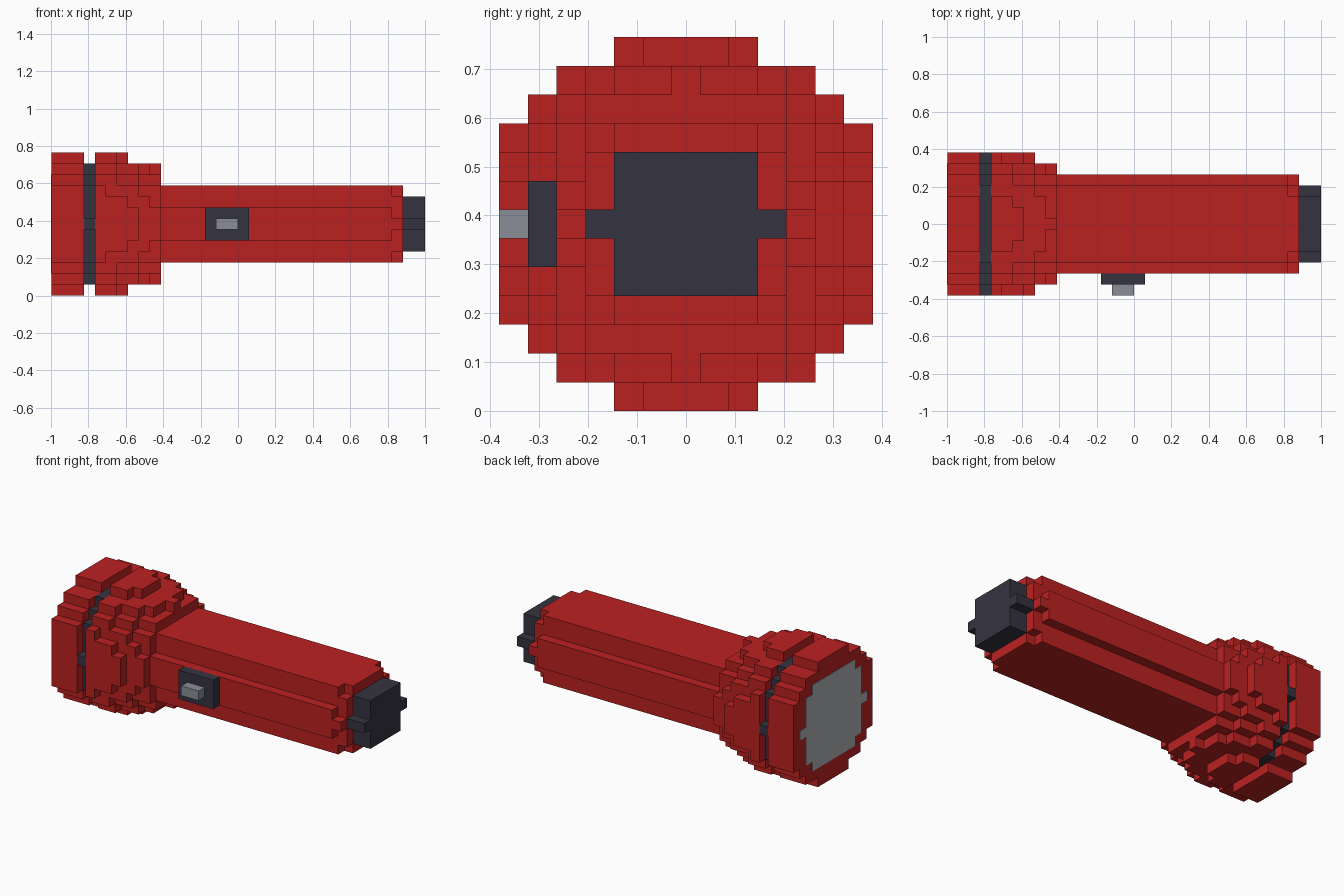
import bpy, bmesh

cube = bpy.data.objects.get("Cube")
if cube:
    bpy.data.objects.remove(cube, do_unlink=True)

U = 2 / 34          # size of one block
MID = 6.5           # height of the long axis, in blocks


def material(name, rgb):
    m = bpy.data.materials.new(name)
    m.use_nodes = True
    m.diffuse_color = (*rgb, 1)
    m.node_tree.nodes["Principled BSDF"].inputs["Base Color"].default_value = (*rgb, 1)
    return m


RED = material("red casing", (0.50, 0.0155, 0.0155))
DARK = material("dark rubber", (0.0356, 0.0343, 0.0513))
GREY = material("switch grey", (0.254, 0.275, 0.307))
LENS = material("lens grey", (0.43, 0.445, 0.475))


def finish(bm, name, mat):
    bmesh.ops.recalc_face_normals(bm, faces=bm.faces)
    mesh = bpy.data.meshes.new(name)
    bm.to_mesh(mesh)
    bm.free()
    mesh.materials.append(mat)
    ob = bpy.data.objects.new(name, mesh)
    bpy.context.collection.objects.link(ob)
    return ob


def stepped_outline(halves):
    """Outline of a blocky disc; halves[i] is the half width of the row i above or below the middle."""
    quarter = []
    for i, w in enumerate(halves):
        top = i + 0.5
        if i + 1 < len(halves) and halves[i + 1] == w:
            continue
        if quarter:
            quarter.append((w + 0.5, quarter[-1][1]))
        quarter.append((w + 0.5, top))
    upper = quarter + [(-y, z) for y, z in reversed(quarter)]
    return upper + [(-y, -z) for y, z in upper]


def disc(name, x0, x1, halves, mat):
    """Extrude a blocky disc along x."""
    bm = bmesh.new()
    ring = [bm.verts.new((x0 * U, y * U, (z + MID) * U)) for y, z in stepped_outline(halves)]
    face = bm.faces.new(ring)
    ext = bmesh.ops.extrude_face_region(bm, geom=[face], use_keep_orig=True)
    moved = [g for g in ext["geom"] if isinstance(g, bmesh.types.BMVert)]
    bmesh.ops.translate(bm, verts=moved, vec=((x1 - x0) * U, 0, 0))
    return finish(bm, name, mat)


def block(name, lo, hi, mat):
    bm = bmesh.new()
    bmesh.ops.create_cube(bm, size=1)
    for v in bm.verts:
        v.co = [(a if c < 0 else b) * U for c, a, b in zip(v.co, lo, hi)]
    return finish(bm, name, mat)


# Lens and front rim
disc("lens", -17, -16.9, [5, 4, 4, 4, 3], LENS)
disc("front_rim", -16.95, -14, [6, 6, 6, 6, 5, 4, 2], RED)

# Dark groove behind the rim
disc("groove_band", -14, -13, [6, 5, 5, 5, 4, 3], DARK)

# Head narrowing towards the handle, one step per slice
head = [
    [6, 6, 6, 6, 5, 4, 2],
    [6, 6, 6, 5, 5, 4, 2],
    [6, 6, 6, 5, 4, 3, 1],
    [6, 6, 5, 5, 4, 3],
    [5, 5, 5, 4, 3, 2],
    [5, 5, 4, 4, 3, 0],
]
for i, halves in enumerate(head):
    disc(f"head_step_{i + 1}", i - 13, i - 12, halves, RED)

# Handle with side ridges and a chamfered end
disc("handle", -7, 14, [4, 4, 3, 3], RED)
disc("handle_end", 14, 15, [4, 3, 3, 2], RED)

# Tail cap
disc("tail_cap", 15, 17, [3, 2, 2], DARK)

# Switch on the front side
block("switch_plate", (-3, -5.5, 5), (1, -4.5, 8), DARK)
block("switch_button", (-2, -6.5, 6), (0, -5.5, 7), GREY)
